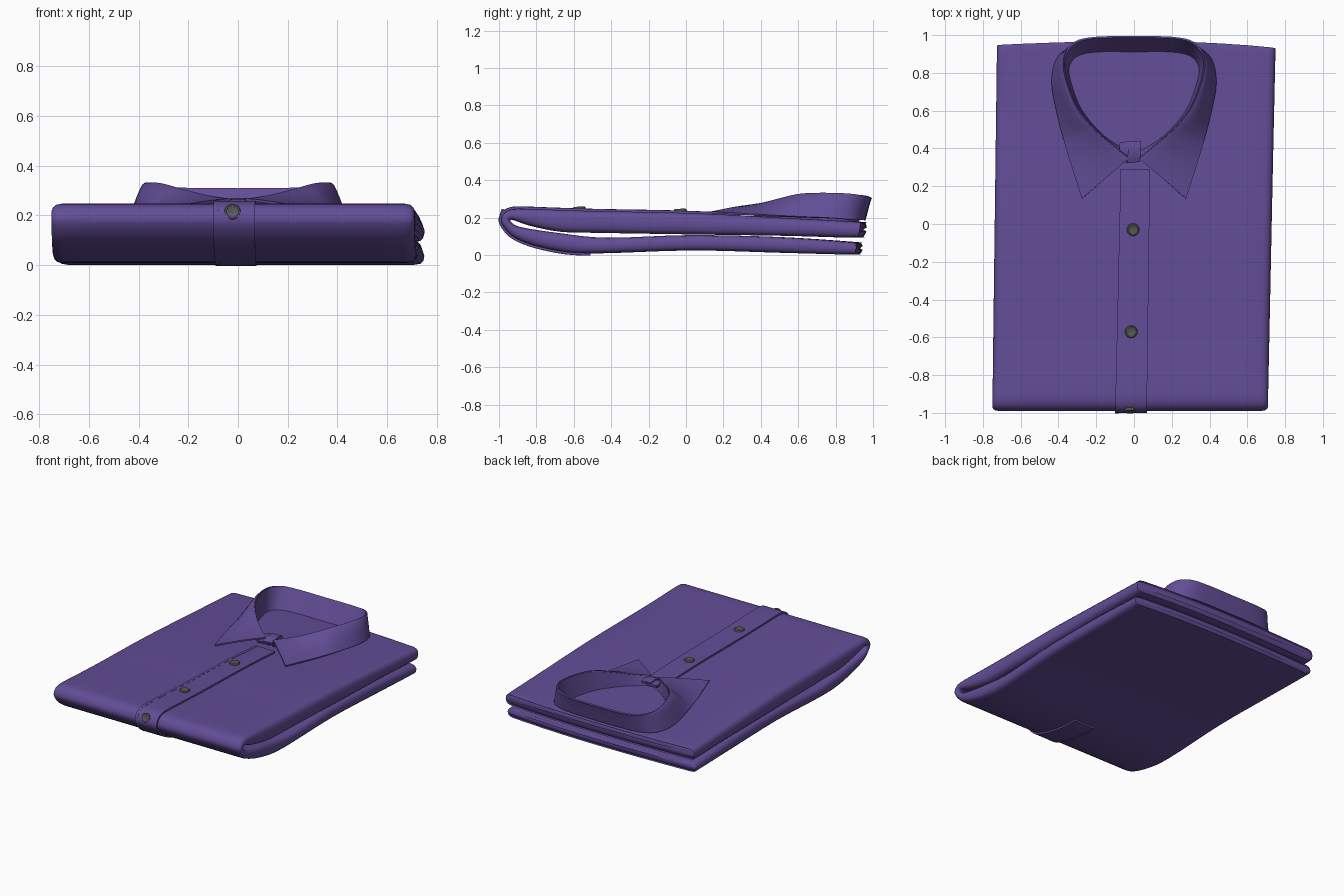
import bpy, bmesh, math
from mathutils import Vector, Matrix

if "Cube" in bpy.data.objects:
    bpy.data.objects.remove(bpy.data.objects["Cube"])


def material(name, rgb):
    m = bpy.data.materials.new(name)
    m.diffuse_color = (*rgb, 1)
    m.use_nodes = True
    m.node_tree.nodes["Principled BSDF"].inputs["Base Color"].default_value = m.diffuse_color
    return m


PURPLE = material("purple cloth", (0.122, 0.074, 0.305))
GREY = material("dark grey button", (0.095, 0.095, 0.08))


def spline(pts, n):
    """Catmull-Rom through points of any dimension."""
    pts = [Vector(p) for p in pts]
    out = []
    for i in range(len(pts) - 1):
        a, b, c = pts[max(i - 1, 0)], pts[i], pts[i + 1]
        d = pts[min(i + 2, len(pts) - 1)]
        for k in range(n):
            t = k / n
            out.append(0.5 * (2 * b + (c - a) * t + (2 * a - 5 * b + 4 * c - d) * t * t
                              + (3 * b - a - 3 * c + d) * t ** 3))
    return out + [pts[-1]]


def loft(name, rows, mat, closed=False, thick=0, angle=40):
    """Skin rows of points; closed rows get end caps, open ones get thickness."""
    bm = bmesh.new()
    vs = [[bm.verts.new(p) for p in r] for r in rows]
    n = len(rows[0])
    for a, b in zip(vs, vs[1:]):
        for j in range(n if closed else n - 1):
            k = (j + 1) % n
            bm.faces.new((a[j], a[k], b[k], b[j]))
    if closed:
        bm.faces.new(vs[0])
        bm.faces.new(vs[-1][::-1])
    bmesh.ops.recalc_face_normals(bm, faces=bm.faces)
    me = bpy.data.meshes.new(name)
    bm.to_mesh(me)
    bm.free()
    ob = bpy.data.objects.new(name, me)
    bpy.context.collection.objects.link(ob)
    me.materials.append(mat)
    bpy.ops.object.select_all(action='DESELECT')
    ob.select_set(True)
    bpy.context.view_layer.objects.active = ob
    if thick:
        s = ob.modifiers.new("thickness", 'SOLIDIFY')
        s.thickness = thick
        s.offset = 0
        bpy.ops.object.modifier_apply(modifier=s.name)
    bpy.ops.object.shade_smooth_by_angle(angle=math.radians(angle))
    return ob


# Folded body: (outer y, outer z, inner y, inner z) from upper back, round the fold, to lower back
stations = spline([
    (0.965, 0.145, 0.965, 0.125), (0.96, 0.168, 0.95, 0.10), (0.93, 0.178, 0.92, 0.092),
    (0.55, 0.197, 0.55, 0.102), (0.02, 0.224, 0.02, 0.110), (-0.46, 0.234, -0.46, 0.118),
    (-0.69, 0.241, -0.67, 0.124), (-0.86, 0.247, -0.83, 0.155), (-0.94, 0.243, -0.91, 0.182),
    (-0.98, 0.215, -0.935, 0.188), (-0.985, 0.165, -0.935, 0.176), (-0.91, 0.088, -0.88, 0.148),
    (-0.74, 0.032, -0.67, 0.116), (-0.51, 0.008, -0.42, 0.092), (0.02, 0.024, 0.02, 0.106),
    (0.50, 0.012, 0.50, 0.096), (0.90, 0.002, 0.90, 0.070), (0.93, 0.006, 0.935, 0.062),
    (0.945, 0.028, 0.945, 0.045)], 4)


def edge_x(y):
    t = (y + 1) / 2
    return -0.75 + 0.025 * t, 0.708 + 0.042 * t


side = [(0.0, 0.2), (0.005, 0.6), (0.016, 0.88), (0.04, 1.0)]   # inset, thickness share
rows = []
for s in stations:
    o, i = Vector(s[:2]), Vector(s[2:])
    mid, half = (o + i) / 2, (o - i) / 2
    lo, hi = edge_x(mid.x)
    top = [(lo + d, k) for d, k in side]
    top += [(lo + (hi - lo) * k / 10, 1.0) for k in range(1, 10)]
    top += [(hi - d, k) for d, k in reversed(side)]
    ring = top + [(x, -k) for x, k in reversed(top)]
    row = []
    for x, k in ring:
        p = mid + half * k
        droop = max(0, p.x - 0.4) * (0.075 + 0.025 * x) * x * x * 1.2   # shoulder slope
        row.append((x, p.x - droop, p.y))
    rows.append(row)
loft("folded_body", rows, PURPLE, closed=True, angle=50)

# Button placket: wraps over the front fold and ends underneath
outer = [Vector((s[0], s[1])) for s in stations]
normals = []
for k in range(len(outer)):
    t = outer[min(k + 1, len(outer) - 1)] - outer[max(k - 1, 0)]
    normals.append(Vector((t.y, -t.x)).normalized())
first = next(k for k, p in enumerate(outer) if p.x < 0.36)
last = next(k for k, p in enumerate(outer) if k > 40 and p.x > -0.52)


def placket_x(y):
    t = (y + 1) / 1.3
    return -0.10 + 0.03 * t, 0.068 + 0.017 * t


for name, f0, f1, lift in (("placket", 0, 1, 0.005), ("placket_edge_fold", 0, 0.12, 0.009)):
    rows = []
    for k in range(first, last + 1):
        lo, hi = placket_x(outer[k].x)
        p = outer[k] + normals[k] * lift
        rows.append([(lo + (hi - lo) * (f0 + (f1 - f0) * j / 4), p.x, p.y) for j in range(5)])
    loft(name, rows, PURPLE, thick=0.012 if f1 == 1 else 0.006)


# Buttons: low discs with a softened rim
def button(name, loc, normal):
    rings = [(0.033, -0.006), (0.033, 0.005), (0.030, 0.009), (0.024, 0.010), (0.021, 0.008)]
    rows = [[(r * math.cos(a * math.tau / 24), r * math.sin(a * math.tau / 24), z)
             for a in range(24)] for r, z in rings]
    ob = loft(name, rows, GREY, closed=True)
    q = Vector(normal).to_track_quat('Z', 'Y').to_matrix().to_4x4()
    ob.data.transform(Matrix.Translation(loc) @ q)


button("button_upper", (-0.005, -0.03, 0.237), (0, -0.02, 1))
button("button_middle", (-0.015, -0.57, 0.248), (0, -0.02, 1))
button("button_fold", (-0.022, -0.986, 0.213), (0, -1, 0.3))

# Collar: half curves from back centre to front, mirrored into full loops
rim = [(0, 0.99, 0.306), (0.2, 0.987, 0.308), (0.315, 0.96, 0.316), (0.37, 0.88, 0.324),
       (0.362, 0.77, 0.328), (0.305, 0.62, 0.324), (0.21, 0.50, 0.298), (0.12, 0.42, 0.276),
       (0.03, 0.345, 0.262)]
leaf = [(0, 0.955, 0.185), (0.2, 0.952, 0.186), (0.325, 0.935, 0.188), (0.405, 0.875, 0.19),
        (0.432, 0.75, 0.198), (0.405, 0.59, 0.204), (0.36, 0.41, 0.212), (0.318, 0.27, 0.22),
        (0.275, 0.135, 0.228)]
base = [(0, 0.915, 0.178), (0.2, 0.915, 0.178), (0.305, 0.89, 0.18), (0.348, 0.83, 0.182),
        (0.338, 0.75, 0.186), (0.285, 0.61, 0.194), (0.19, 0.49, 0.2), (0.10, 0.42, 0.204),
        (0.01, 0.37, 0.207)]


def full(half):
    h = spline(half, 4)
    return [Vector((-p.x, p.y, p.z)) for p in reversed(h[1:])] + h


R, L, B = full(rim), full(leaf), full(base)
count = len(R)
rows = []
for f in (0, 0.06, 0.15, 0.3, 0.5, 0.75, 1):
    row = []
    for k, (r, l) in enumerate(zip(R, L)):
        out = Vector((l.x - r.x, l.y - r.y, 0)) if abs(l.x) > 0.38 else Vector()
        bulge = 0.035 * math.sin(math.pi * f ** 0.6)
        end = abs(2 * k / (count - 1) - 1)
        up = Vector((0, 0, bulge * 0.25 * (1 - 0.5 * end)))
        row.append(r.lerp(l, f) + out * bulge * 3 + up)
    rows.append(row)
loft("collar_leaf", rows, PURPLE, thick=0.010, angle=50)
loft("collar_stand", [[r.lerp(b, f) for r, b in zip(R, B)] for f in (0, 0.3, 0.65, 1)],
     PURPLE, thick=0.010, angle=50)

# Overlapping front tab of the collar stand
for name, x0, x1, dz in (("stand_tab_under", -0.075, 0.0, 0.0), ("stand_tab_over", -0.03, 0.038, 0.008)):
    rows = []
    for t in (0, 0.35, 0.7, 1):
        y = 0.43 - 0.105 * t
        z = 0.245 + dz + 0.012 * math.sin(math.pi * t) - 0.01 * t
        rows.append([(x0 + (x1 - x0) * j / 3 - 0.006 * t, y + 0.008 * j / 3, z) for j in range(4)])
    loft(name, rows, PURPLE, thick=0.02)
